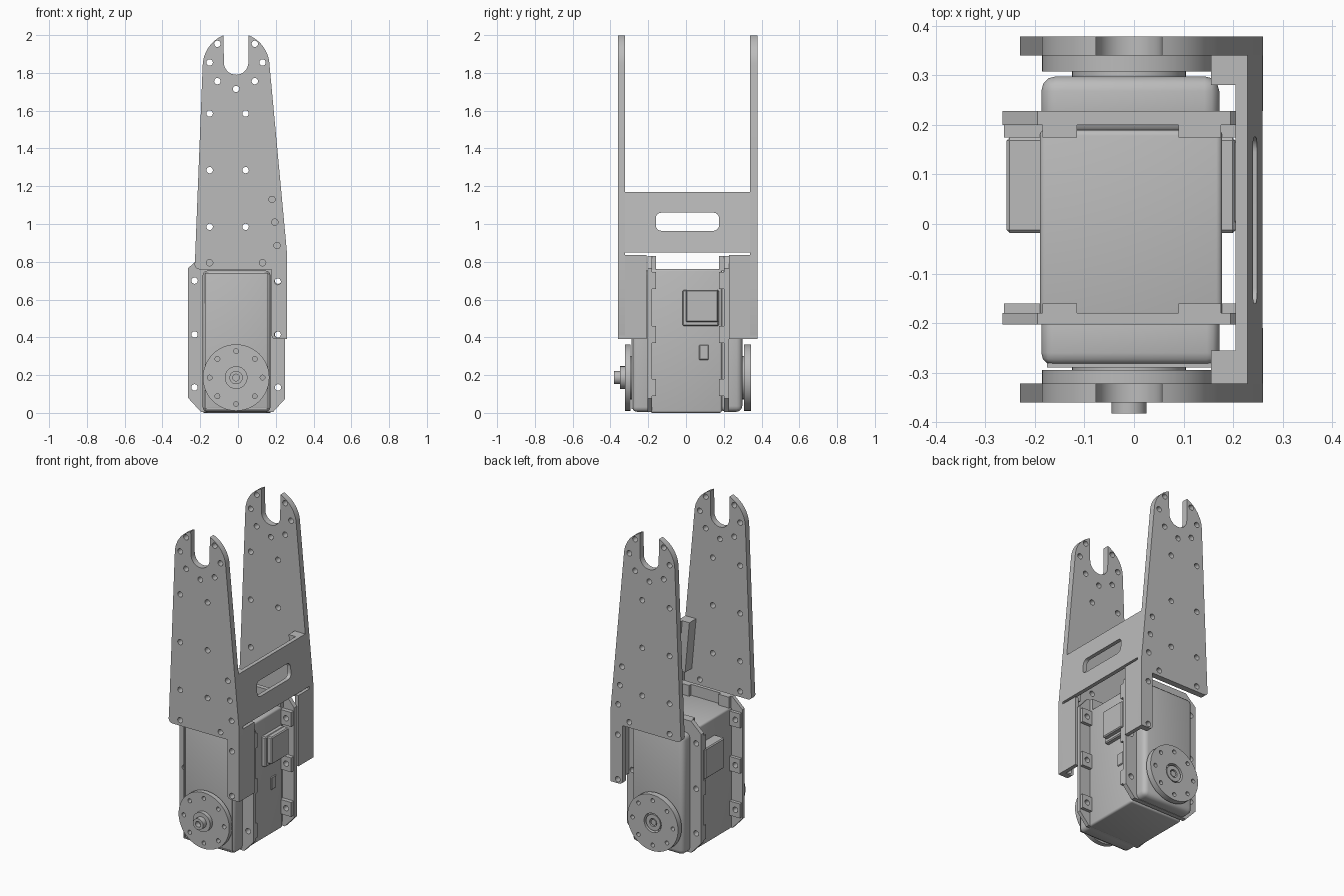
import bpy, bmesh
from math import sin, cos, pi, radians
from mathutils import Vector

if "Cube" in bpy.data.objects:
    bpy.data.objects.remove(bpy.data.objects["Cube"], do_unlink=True)

grey = bpy.data.materials.new("machined_grey")
grey.use_nodes = True
colour = (0.5, 0.5, 0.5, 1)
grey.diffuse_color = colour
grey.node_tree.nodes["Principled BSDF"].inputs["Base Color"].default_value = colour


def circle(cx, cy, r, start=0, end=360, steps=20):
    """Points of a circle, or of an arc including both ends."""
    count = steps if abs(end - start) == 360 else steps + 1
    angles = [radians(start + (end - start) * i / steps) for i in range(count)]
    return [(cx + r * cos(a), cy + r * sin(a)) for a in angles]


def rect(a0, a1, b0, b1):
    return [(a0, b0), (a1, b0), (a1, b1), (a0, b1)]


def finish(name, mesh):
    obj = bpy.data.objects.new(name, mesh)
    bpy.context.collection.objects.link(obj)
    mesh.materials.clear()
    mesh.materials.append(grey)
    bpy.ops.object.select_all(action='DESELECT')
    obj.select_set(True)
    bpy.context.view_layer.objects.active = obj
    bpy.ops.object.shade_smooth_by_angle(angle=radians(35))
    return obj


def prism(name, loops, axis, lo, hi, lean=0, pivot=0):
    """Outline with holes, extruded along 'x' or 'y'; lean shifts x with height."""
    curve = bpy.data.curves.new(name, 'CURVE')
    curve.dimensions = '2D'
    curve.fill_mode = 'BOTH'
    curve.extrude = (hi - lo) / 2
    for loop in loops:
        spline = curve.splines.new('POLY')
        spline.points.add(len(loop) - 1)
        for point, (a, b) in zip(spline.points, loop):
            point.co = (a, b, 0, 1)
        spline.use_cyclic_u = True
    temp = bpy.data.objects.new(name + "_outline", curve)
    bpy.context.collection.objects.link(temp)
    graph = bpy.context.evaluated_depsgraph_get()
    mesh = bpy.data.meshes.new_from_object(temp.evaluated_get(graph))
    bpy.data.objects.remove(temp, do_unlink=True)
    mid = (lo + hi) / 2
    for v in mesh.vertices:
        a, b, c = v.co
        v.co = (mid + c, a, b) if axis == 'x' else (a, mid - c, b)
        v.co.x -= lean * (v.co.z - pivot)
    bm = bmesh.new()
    bm.from_mesh(mesh)
    bmesh.ops.remove_doubles(bm, verts=bm.verts, dist=0.0001)
    bmesh.ops.recalc_face_normals(bm, faces=bm.faces)
    bm.to_mesh(mesh)
    bm.free()
    return finish(name, mesh)


def box(name, x, y, z, bevel=0, segments=3):
    bm = bmesh.new()
    bmesh.ops.create_cube(bm, size=1)
    for v in bm.verts:
        v.co = Vector([r[0] + (c + 0.5) * (r[1] - r[0]) for c, r in zip(v.co, (x, y, z))])
    if bevel:
        bmesh.ops.bevel(bm, geom=bm.edges[:], offset=bevel, segments=segments,
                        profile=0.5, affect='EDGES')
    mesh = bpy.data.meshes.new(name)
    bm.to_mesh(mesh)
    bm.free()
    return finish(name, mesh)


# Bracket cheek plates: forked top, tapered sides, one tab reaching down
CX, FORK_Z, HOLE = -0.01, 1.855, 0.017
cheek = (circle(CX, 1.835, 0.177, 2, 68, 12)
         + circle(CX, FORK_Z, 0.065, 0, -180, 16)
         + circle(CX, 1.835, 0.177, 112, 178, 12)
         + [(-0.228, 0.8)] + circle(-0.205, 0.785, 0.025, 180, 270, 4)
         + [(0.178, 0.76)]
         + circle(0.198, 0.41, 0.02, 180, 270, 4)
         + circle(0.24, 0.41, 0.02, 270, 360, 4)
         + [(0.26, 0.84)])
spots = [(CX + 0.14 * cos(k * pi / 4), FORK_Z + 0.14 * sin(k * pi / 4)) for k in range(8) if k != 2]
spots += [(x, z) for z in (1.585, 1.285, 0.985) for x in (-0.15, 0.04)]
spots += [(-0.15, 0.795), (0.13, 0.795), (0.18, 1.13), (0.195, 1.01),
          (0.207, 0.886), (0.21, 0.695), (0.21, 0.415)]
holes = [circle(x, z, HOLE, steps=16) for x, z in spots]
prism("front_cheek_plate", [cheek] + holes, 'y', -0.36, -0.322)
prism("back_cheek_plate", [cheek] + holes, 'y', 0.34, 0.378)

# Leaning cross panel with a long slot
LEAN = 0.093
slot = circle(0.145, 1.012, 0.03, 0, 90, 6) + circle(-0.13, 1.012, 0.03, 90, 180, 6)
slot = [(a, b + 0.018) for a, b in slot] + [(-a + 0.015, 2.024 - b - 0.018) for a, b in slot]
prism("cross_panel", [rect(-0.36, 0.378, 0.85, 1.17), slot], 'x', 0.235, 0.26, LEAN, 0.84)

# Corner gussets and lower side tabs
for side, g0, g1, t0, t1 in (("front", -0.322, -0.255, -0.36, -0.21),
                             ("back", 0.28, 0.34, 0.228, 0.378)):
    prism(side + "_gusset", [rect(g0, g1, 0.85, 1.17)], 'x', 0.186, 0.235, LEAN, 0.84)
    prism(side + "_side_tab", [rect(t0, t1, 0.39, 0.835)], 'x', 0.235, 0.26)

# Motor case: middle, front and back covers
box("case_middle", (-0.19, 0.178), (-0.19, 0.19), (0, 0.762), 0.012)
box("front_cover", (-0.187, 0.172), (-0.285, -0.17), (0.006, 0.753), 0.025)
box("back_cover", (-0.187, 0.172), (0.18, 0.298), (0.006, 0.753), 0.03)
outline = rect(-0.175, 0.16, 0.02, 0.74)
inner = rect(-0.168, 0.153, 0.027, 0.733)
prism("front_cover_rim", [outline, inner], 'y', -0.289, -0.28)

# Chamfered mounting flanges, with a boss behind every screw hole
flange = [(-0.265, 0.08), (-0.195, 0.004), (0.185, 0.004), (0.25, 0.075),
          (0.25, 0.765), (0.195, 0.83), (-0.195, 0.83), (-0.265, 0.765)]
heights = (0.135, 0.415, 0.7)
flange_holes = [circle(x, z, HOLE, steps=16) for x in (-0.23, 0.212) for z in heights]
for side, f0, f1, b0, b1 in (("front", -0.203, -0.18, -0.18, -0.16),
                             ("back", 0.2, 0.228, 0.174, 0.2)):
    prism(side + "_flange", [flange] + flange_holes, 'y', f0, f1)
    for i, z in enumerate(heights):
        for end, x0, x1, hx in (("right", -0.262, -0.185, -0.23), ("left", 0.17, 0.247, 0.212)):
            prism(f"{side}_{end}_boss_{i + 1}",
                  [rect(x0, x1, z - 0.045, z + 0.045), circle(hx, z, HOLE, steps=16)], 'y', b0, b1)
    for end, x0, x1 in (("right", -0.185, -0.115), ("left", 0.09, 0.175)):
        box(f"{side}_{end}_top_boss", (x0, x1), (b0, b1), (0.75, 0.83))

# Cable sockets on both sides and a small raised pad
for end, x0, x1 in (("right", -0.257, -0.18), ("left", 0.17, 0.205)):
    box(end + "_cable_socket", (x0, x1), (-0.018, 0.174), (0.46, 0.65), 0.006, 1)
box("left_socket_face", (0.2, 0.235), (0.0, 0.17), (0.48, 0.65), 0.006, 1)
box("left_pad", (0.17, 0.184), (0.07, 0.12), (0.28, 0.36), 0.004, 1)

# Output horns: drilled discs, hubs and shafts
HZ = 0.187
drills = [circle(CX + 0.14 * cos(k * pi / 4), HZ + 0.14 * sin(k * pi / 4), 0.013, steps=12)
          for k in range(8)]


def ring(name, y0, y1, radius, bore=0, extra=()):
    loops = [circle(CX, HZ, radius, steps=48)] + list(extra)
    if bore:
        loops.append(circle(CX, HZ, bore, steps=24))
    prism(name, loops, 'y', y0, y1)


ring("front_horn", -0.324, -0.294, 0.176, 0, drills)
ring("front_horn_neck", -0.296, -0.28, 0.115)
ring("front_hub", -0.349, -0.32, 0.06)
ring("front_shaft", -0.382, -0.345, 0.035, 0.018)
ring("back_horn", 0.308, 0.345, 0.176, 0.06, drills)
ring("back_horn_neck", 0.29, 0.312, 0.115)
ring("back_hub", 0.31, 0.34, 0.05, 0.025)
ring("back_screw", 0.31, 0.337, 0.018)
